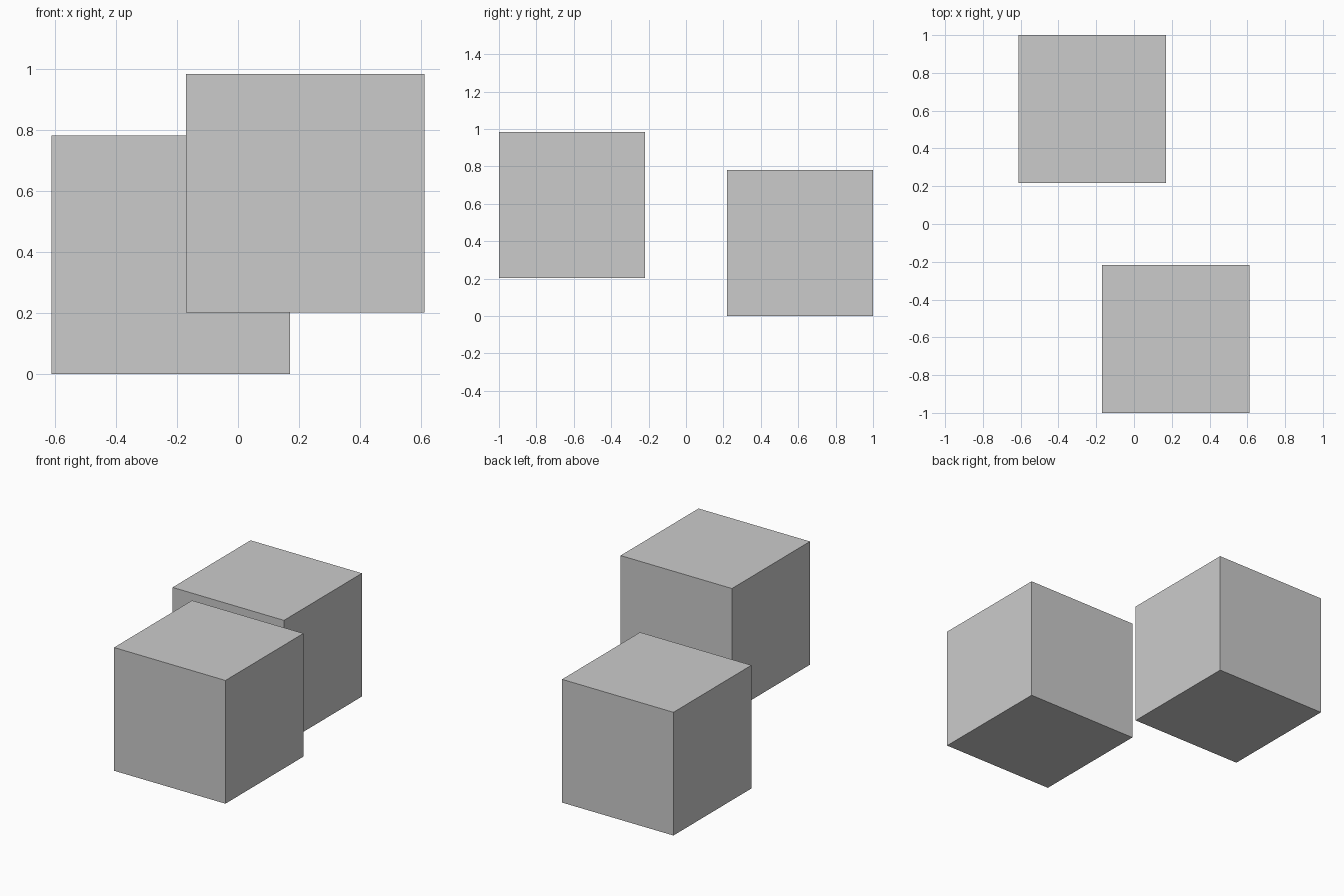
import bpy

if "Cube" in bpy.data.objects:
    bpy.data.objects.remove(bpy.data.objects["Cube"])

SIDE = 0.782


def cube(name, centre):
    bpy.ops.mesh.primitive_cube_add(size=SIDE, location=centre)
    obj = bpy.context.object
    obj.name = name
    return obj


# Two equal cubes, placed diagonally about the centre
dx, dy = 0.221, 1 - SIDE / 2
cube("back_cube", (-dx, dy, SIDE / 2))
# Front cube floats slightly above the ground
cube("front_raised_cube", (dx, -dy, SIDE / 2 + 0.202))
